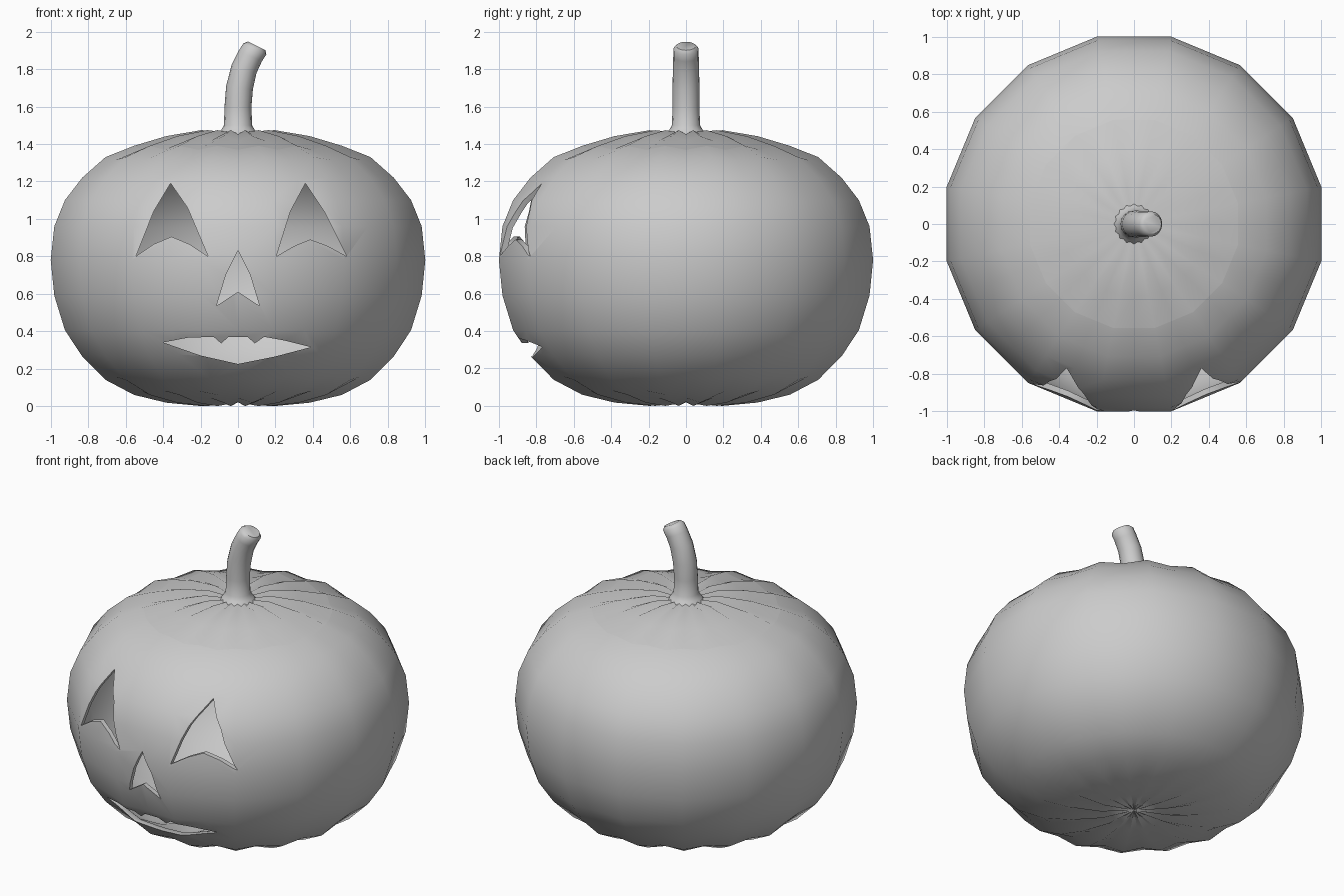
import bpy, bmesh, math
from mathutils import Vector

if "Cube" in bpy.data.objects:
    bpy.data.objects.remove(bpy.data.objects["Cube"])

N = 32
# ridge heights from bottom pole to top pole, 16 rings
Z = [0.02, 0.0, 0.018, 0.06, 0.14, 0.265, 0.405, 0.59, 0.78,
     0.96, 1.10, 1.22, 1.33, 1.39, 1.442, 1.474, 1.455]
DEPTH = [0, .022, .025, .021, .016, .01, .005, .002, 0]
SEAM = 13


def finish(name, bm):
    bmesh.ops.recalc_face_normals(bm, faces=bm.faces[:])
    me = bpy.data.meshes.new(name)
    bm.to_mesh(me)
    bm.free()
    ob = bpy.data.objects.new(name, me)
    bpy.context.collection.objects.link(ob)
    return ob


def smooth(ob, angle):
    bpy.ops.object.select_all(action='DESELECT')
    ob.select_set(True)
    bpy.context.view_layer.objects.active = ob
    bpy.ops.object.shade_smooth_by_angle(angle=math.radians(angle))


def ring(bm, k):
    """One ribbed ring: odd vertices are ridges, even ones valleys."""
    r = 1.02 * math.sin(math.pi * k / 16)
    if k in (0, 16):
        return [bm.verts.new((0, 0, Z[k]))]
    d = DEPTH[min(k, 16 - k)] * (1 if k < 8 else -1)
    out = []
    for j in range(N):
        a = 2 * math.pi * j / N
        valley = j % 2 == 0
        rr = r * (math.cos(math.pi / 16) if valley else 1)
        out.append(bm.verts.new((rr * math.cos(a), rr * math.sin(a),
                                 Z[k] + (d if valley else 0))))
    return out


def bridge(bm, a, b):
    n = max(len(a), len(b))
    for j in range(n):
        i = (j + 1) % n
        if len(a) == 1:
            bm.faces.new((a[0], b[i], b[j]))
        elif len(b) == 1:
            bm.faces.new((a[j], a[i], b[0]))
        else:
            bm.faces.new((a[j], a[i], b[i], b[j]))


def shell(name, k0, k1):
    bm = bmesh.new()
    rings = [ring(bm, k) for k in range(k0, k1 + 1)]
    for a, b in zip(rings, rings[1:]):
        bridge(bm, a, b)
    bmesh.ops.recalc_face_normals(bm, faces=bm.faces[:])
    # make sure normals point outwards so the wall grows inwards
    f = max(bm.faces, key=lambda f: f.calc_center_median().xy.length
            if k0 == 0 else f.calc_center_median().z)
    if f.normal.dot(f.calc_center_median() - Vector((0, 0, .75))) < 0:
        bmesh.ops.reverse_faces(bm, faces=bm.faces[:])
    me = bpy.data.meshes.new(name)
    bm.to_mesh(me)
    bm.free()
    ob = bpy.data.objects.new(name, me)
    bpy.context.collection.objects.link(ob)
    m = ob.modifiers.new("wall", 'SOLIDIFY')
    m.thickness, m.offset = 0.03, -1
    return ob


def cutter(name, pts):
    bm = bmesh.new()
    f = bm.faces.new([bm.verts.new((x, -1.3, z)) for x, z in pts])
    g = bmesh.ops.extrude_face_region(bm, geom=[f])['geom']
    bmesh.ops.translate(bm, vec=(0, 0.8, 0),
                        verts=[v for v in g if isinstance(v, bmesh.types.BMVert)])
    ob = finish(name, bm)
    ob.hide_render = True
    ob.hide_set(True)
    return ob


# hollow body and separate lid
body = shell("body", 0, SEAM)
lid = shell("lid", SEAM, 16)

# face openings
openings = {
    "left_eye": [(-.36, 1.19), (-.45, 1.04), (-.545, .80), (-.45, .865), (-.355, .905),
                 (-.26, .865), (-.16, .80), (-.27, 1.06)],
    "right_eye": [(.36, 1.19), (.28, 1.04), (.205, .80), (.30, .855), (.385, .89),
                  (.48, .855), (.58, .80), (.46, 1.04)],
    "nose": [(0, .83), (-.065, .70), (-.115, .535), (0, .61), (.115, .535), (.065, .70)],
    "mouth": [(-.40, .34), (-.27, .365), (-.13, .37), (-.09, .335), (-.05, .37),
              (.05, .37), (.09, .335), (.14, .37), (.25, .35), (.39, .315),
              (.20, .265), (0, .225), (-.20, .27)],
}
cutters = [cutter(n + "_cutter", p) for n, p in openings.items()]
for c in cutters:
    m = body.modifiers.new(c.name, 'BOOLEAN')
    m.operation, m.solver, m.object = 'DIFFERENCE', 'EXACT', c

# bake the cuts, then drop the helpers
dg = bpy.context.evaluated_depsgraph_get()
for ob in (body, lid):
    me = bpy.data.meshes.new_from_object(ob.evaluated_get(dg))
    ob.modifiers.clear()
    ob.data = me
for c in cutters:
    bpy.data.objects.remove(c)
smooth(body, 50)
smooth(lid, 60)

# curved stem: x, z, radius, tilt
path = [(0, 1.45, .11, 0), (0, 1.475, .09, 0), (0, 1.50, .075, 0), (0, 1.60, .072, 0),
        (.008, 1.70, .072, 7), (.032, 1.80, .070, 17), (.066, 1.87, .068, 25),
        (.09, 1.908, .068, 26), (.10, 1.924, .052, 26)]
bm = bmesh.new()
rings = []
for x, z, r, t in path:
    t = math.radians(t)
    rings.append([bm.verts.new((x + r * math.cos(a) * math.cos(t), r * math.sin(a),
                                z - r * math.cos(a) * math.sin(t)))
                  for a in (2 * math.pi * j / 16 for j in range(16))])
for a, b in zip(rings, rings[1:]):
    bridge(bm, a, b)
bm.faces.new(rings[-1])
bm.faces.new(rings[0][::-1])
smooth(finish("stem", bm), 50)
